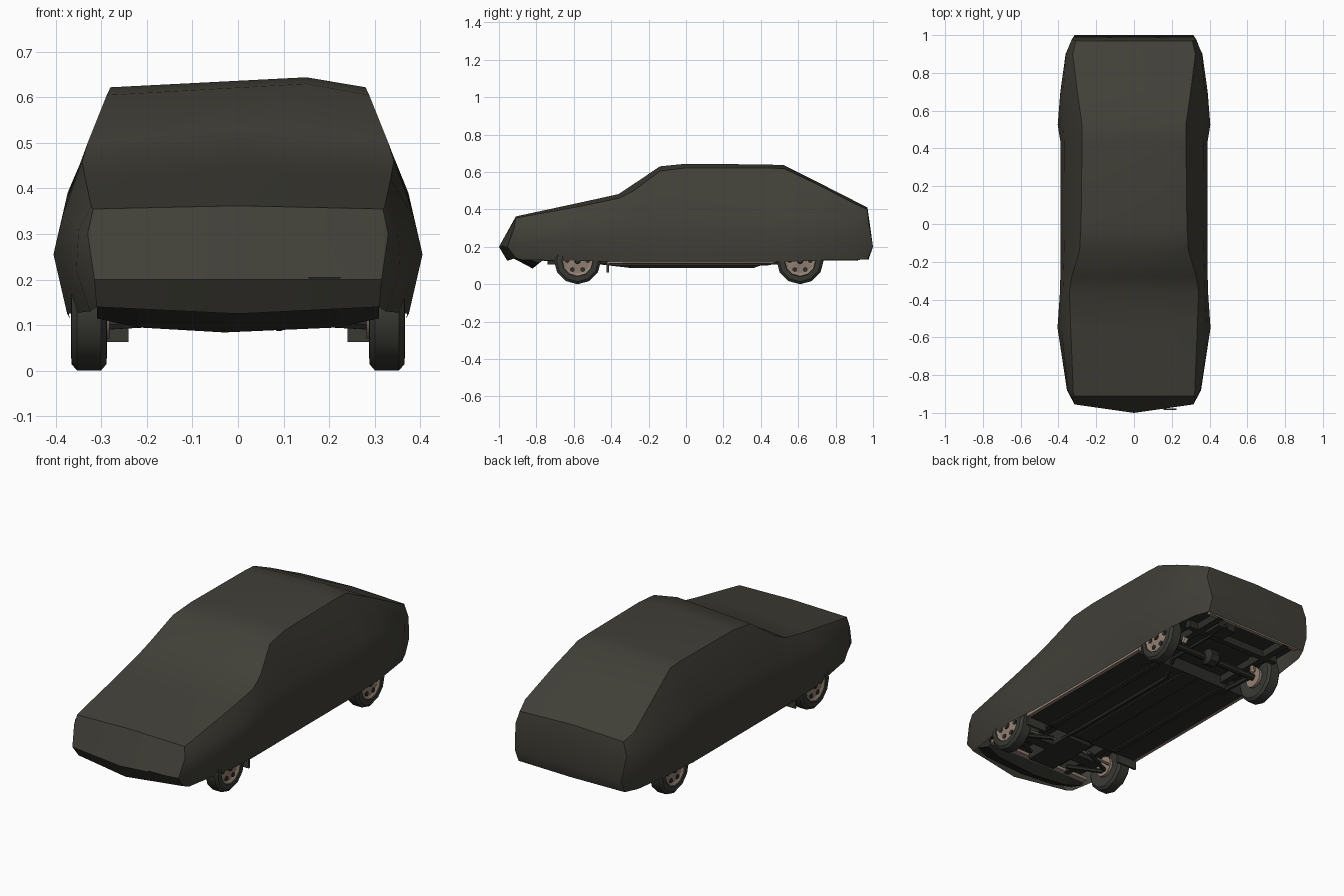
import bpy, bmesh, math
from mathutils import Vector

if "Cube" in bpy.data.objects:
    bpy.data.objects.remove(bpy.data.objects["Cube"])


def mat(name, rgb):
    m = bpy.data.materials.new(name)
    m.diffuse_color = (*rgb, 1)
    m.use_nodes = True
    m.node_tree.nodes["Principled BSDF"].inputs["Base Color"].default_value = m.diffuse_color
    return m


CLOTH = mat("olive_grey_cloth", (0.052, 0.050, 0.039))
RUBBER = mat("black_rubber", (0.040, 0.040, 0.034))
UNDER = mat("dark_underbody", (0.026, 0.027, 0.022))
METAL = mat("tan_metal", (0.30, 0.22, 0.175))


def make(name, verts, faces, material, smooth=None):
    me = bpy.data.meshes.new(name)
    me.from_pydata(verts, [], faces)
    bm = bmesh.new()
    bm.from_mesh(me)
    bmesh.ops.recalc_face_normals(bm, faces=bm.faces)
    bm.to_mesh(me)
    bm.free()
    ob = bpy.data.objects.new(name, me)
    bpy.context.collection.objects.link(ob)
    me.materials.append(material)
    if smooth:
        bpy.ops.object.select_all(action='DESELECT')
        ob.select_set(True)
        bpy.context.view_layer.objects.active = ob
        bpy.ops.object.shade_smooth_by_angle(angle=math.radians(smooth))
    return ob


def box(name, x0, x1, y0, y1, z0, z1, material):
    v = [(x, y, z) for x in (x0, x1) for y in (y0, y1) for z in (z0, z1)]
    f = [(0, 1, 3, 2), (4, 6, 7, 5), (0, 4, 5, 1), (2, 3, 7, 6), (0, 2, 6, 4), (1, 5, 7, 3)]
    return make(name, v, f, material)


def lathe(name, x, y, z, side, profile, material, n=12, phase=0.0):
    # revolve (offset, radius) pairs about the x axis
    v, f, k = [], [], len(profile)
    for i in range(n):
        a = 2 * math.pi * (i + phase) / n
        v += [(x + side * o, y + r * math.sin(a), z - r * math.cos(a)) for o, r in profile]
    for i in range(n):
        for j in range(k - 1):
            a, b = i * k + j, (i + 1) % n * k + j
            f.append((a, a + 1, b + 1, b))
    for j in (0, k - 1):
        f.append(tuple(i * k + j for i in range(n)))
    return make(name, v, f, material, 35)


def rod(name, points, r, material, n=6):
    # straight tube pieces along a path
    v, f = [], []
    for p, q in zip(points, points[1:]):
        p, q = Vector(p), Vector(q)
        rot = (q - p).to_track_quat('Z', 'Y')
        s = len(v)
        for c in (p, q):
            for i in range(n):
                a = 2 * math.pi * i / n
                v.append(tuple(c + rot @ Vector((r * math.cos(a), r * math.sin(a), 0))))
        f += [(s + i, s + (i + 1) % n, s + n + (i + 1) % n, s + n + i) for i in range(n)]
        f += [tuple(range(s, s + n)), tuple(range(s + n, s + 2 * n))]
    return make(name, v, f, material, 40)


# Draped cloth cover: y, bottom w/z, middle w/z/dy, shoulder w/z, top w/z, centre z
stations = [
    (-.910, .310, .140, .315, .200, -.045, .330, .300, .318, .355, .362),
    (-.880, .325, .130, .355, .220, 0, .350, .310, .322, .360, .369),
    (-.550, .375, .125, .405, .255, 0, .385, .340, .335, .420, .440),
    (-.360, .370, .118, .392, .260, 0, .376, .370, .342, .460, .482),
    (-.280, .370, .116, .390, .260, 0, .374, .380, .330, .500, .535),
    (-.140, .370, .115, .388, .260, 0, .370, .395, .288, .605, .630),
    (.000, .370, .115, .388, .260, 0, .368, .400, .280, .622, .644),
    (.440, .370, .115, .390, .260, 0, .370, .400, .275, .622, .640),
    (.525, .372, .120, .404, .260, 0, .374, .390, .275, .618, .636),
    (.700, .370, .128, .390, .260, 0, .374, .370, .300, .535, .548),
    (.900, .345, .130, .362, .230, 0, .360, .340, .325, .432, .446),
    (.970, .315, .132, .315, .200, .030, .330, .330, .308, .400, .411),
]
verts, faces = [], []
for y, bw, bz, mw, mz, dy, sw, sz, tw, tz, cz in stations:
    half = [(bw, y, bz), (mw, y + dy, mz), (sw, y + dy * .2, sz), (tw, y, tz)]
    cx = .15 if cz > .6 else 0
    verts += [(-x, a, z) for x, a, z in half] + [(cx, y, cz)] + half[::-1]
for i in range(len(stations) - 1):
    for j in range(8):
        a = i * 9 + j
        faces.append((a, a + 1, a + 10, a + 9))
for s, tip in ((0, [(0, -1, .2), (0, -.955, .125)]), ((len(stations) - 1) * 9, [(0, 1, .2), (0, .975, .13)])):
    c = len(verts)
    verts += tip
    for o, d in ((0, 1), (8, -1)):
        b, m, sh, t = (s + o + d * k for k in range(4))
        faces += [(t, s + 4, c, m), (sh, t, m), (m, c, c + 1, b)]
make("cloth_cover", verts, faces, CLOTH, 32)

# Wheels: tyre, recessed rim, slots and hub
for label, y in (("front", -.58), ("rear", .61)):
    for s, sn in ((-1, "left"), (1, "right")):
        x, z, n = s * .327, .126, f"{label}_{sn}_"
        lathe(n + "tyre", x, y, z, s, [(-.03, .06), (-.04, .085), (-.038, .112), (-.026, .126),
              (.026, .126), (.038, .112), (.04, .085), (.024, .078)], RUBBER)
        lathe(n + "rim", x, y, z, s, [(.02, .082), (.036, .082), (.028, .068), (.031, .035), (.034, .02)], METAL)
        for i in range(6):
            a = math.pi * (i + .5) / 3
            lathe(n + "rim_slot", x, y + .055 * math.sin(a), z + .055 * math.cos(a), s,
                  [(.025, .014), (.033, .014)], UNDER, 6)
        lathe(n + "hub", x, y, z, s, [(.03, .02), (.04, .014)], UNDER, 8)
        lathe(n + "brake", x, y, z, s, [(-.045, .055), (-.02, .055)], METAL, 12)

# Floor pan, raised front and rear bays
box("floor_pan", -.345, .345, -.42, .45, .108, .125, UNDER)
box("rear_floor", -.31, .31, .44, .95, .175, .19, UNDER)
box("engine_bay_roof", -.31, .31, -.90, -.41, .18, .19, UNDER)
box("floor_rear_wall", -.345, .345, .44, .45, .12, .18, UNDER)
box("floor_front_wall", -.345, .345, -.42, -.41, .12, .18, UNDER)
box("centre_tunnel", -.05, .05, -.40, .44, .100, .110, UNDER)

for s, sn in ((-1, "left"), (1, "right")):
    # Tan sills, floor rails and mud flaps
    box(sn + "_sill", s * .343, s * .364, -.42, .47, .110, .135, METAL)
    box(sn + "_floor_rail", s * .19, s * .22, -.40, .44, .100, .110, UNDER)
    box(sn + "_mud_flap", s * .24, s * .36, -.425, -.413, .063, .125, RUBBER)
    box(sn + "_rear_rail", s * .20, s * .235, .44, .95, .135, .18, UNDER)
    box(sn + "_front_rail", s * .17, s * .20, -.85, -.41, .125, .185, UNDER)
    # Suspension
    rod(sn + "_front_arm", [(s * .12, -.50, .11), (s * .30, -.58, .10), (s * .12, -.68, .11)], .012, UNDER)
    rod(sn + "_tie_rod", [(s * .05, -.53, .13), (s * .29, -.54, .12)], .007, METAL)
    rod(sn + "_rear_trailing_arm", [(s * .24, .40, .115), (s * .26, .61, .12)], .014, UNDER)
    rod(sn + "_rear_damper", [(s * .23, .67, .11), (s * .21, .69, .18)], .015, METAL)

# Axle, cross members and exhaust
rod("rear_axle", [(-.30, .61, .126), (.30, .61, .126)], .018, UNDER, 8)
lathe("differential", 0, .61, .135, 1, [(-.05, .02), (-.025, .045), (.025, .045), (.05, .02)], UNDER, 8)
box("front_cross_member", -.24, .24, -.61, -.55, .105, .14, UNDER)
box("engine_sump", -.08, .08, -.74, -.44, .105, .18, UNDER)
box("rear_cross_member", -.29, .29, .76, .79, .135, .18, UNDER)
box("rear_bumper_edge", -.29, .29, .935, .955, .138, .18, METAL)
rod("exhaust_pipe", [(.07, -.50, .12), (.09, -.30, .097), (.09, .36, .097), (.14, .48, .14),
                     (.15, .92, .135)], .011, UNDER)
box("silencer", .08, .19, .80, .90, .128, .165, UNDER)

# Swept front air dam with a tan lip
dam, lip = [], []
for x, y, zb in ((-.31, .06, .115), (-.22, .02, .095), (-.03, 0, .084), (.22, .02, .095), (.31, .06, .115)):
    dam += [(x, -.935 + y, .145), (x, -.82 + y * .5, zb), (x, -.77, .125), (x, -.80, .18)]
    lip += [(x, -.77, .124), (x, -.745, .128), (x, -.745, .145), (x, -.77, .145)]
tube = [(i * 4 + j, i * 4 + (j + 1) % 4, i * 4 + 4 + (j + 1) % 4, i * 4 + 4 + j) for i in range(4) for j in range(4)]
ends = [(0, 1, 2, 3), (16, 17, 18, 19)]
make("front_air_dam", dam, tube + ends, UNDER)
make("front_lip", lip, tube + ends, METAL)

# Small fold in the cloth at the nose
box("nose_fold", .155, .225, -.985, -.976, .202, .206, UNDER)
